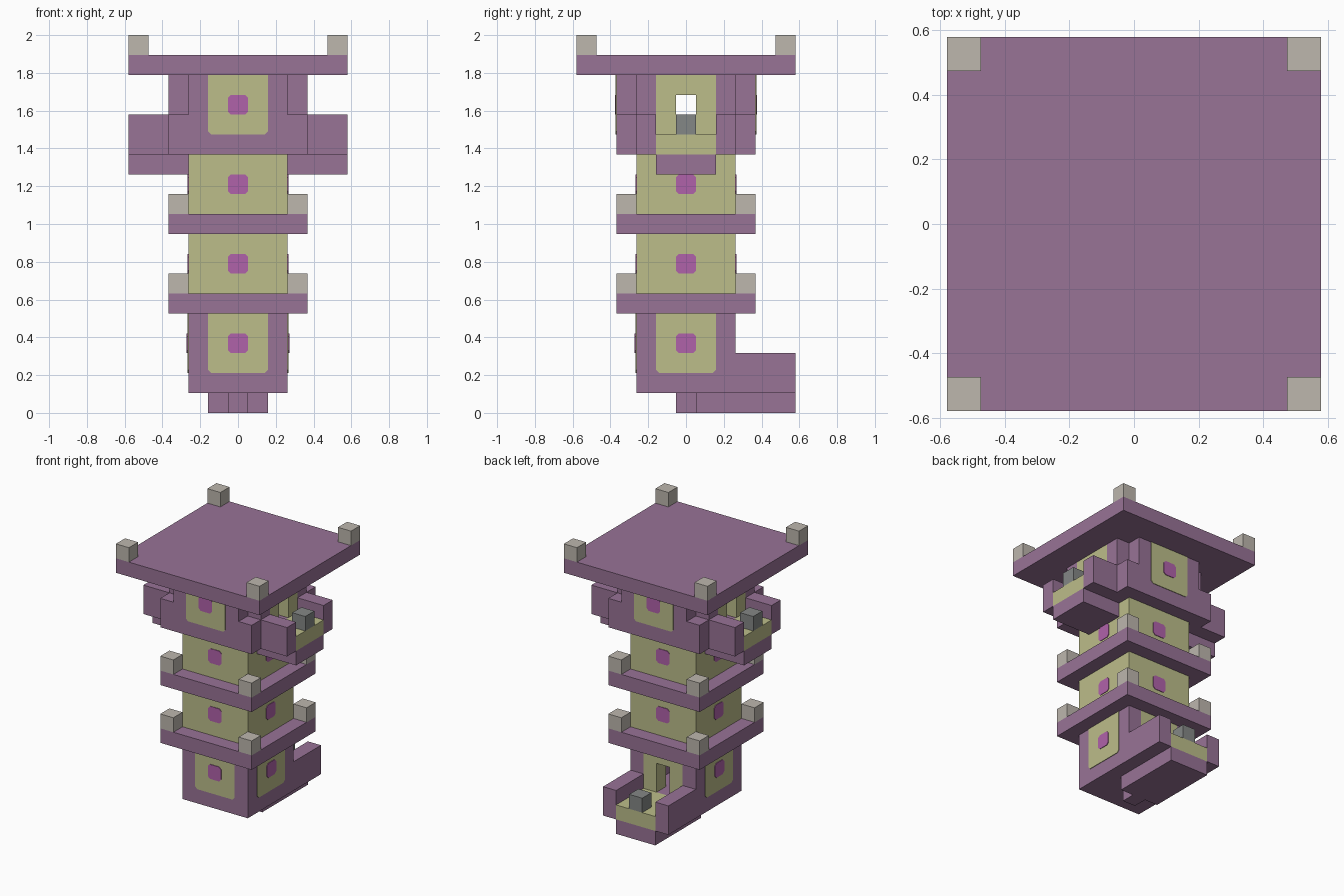
import bpy, bmesh, math
from mathutils import Matrix, Vector

cube = bpy.data.objects.get("Cube")
if cube:
    bpy.data.objects.remove(cube, do_unlink=True)

U = 2 / 19            # one block
THIN = 0.04           # painted plate thickness, in blocks
BACK, RIGHT, FRONT, LEFT = range(4)   # quarter turns from +y


def material(name, rgb):
    linear = [((c / 255 + 0.055) / 1.055) ** 2.4 for c in rgb] + [1]
    mat = bpy.data.materials.new(name)
    mat.use_nodes = True
    mat.diffuse_color = linear
    bsdf = next(n for n in mat.node_tree.nodes if n.type == 'BSDF_PRINCIPLED')
    bsdf.inputs["Base Color"].default_value = linear
    bsdf.inputs["Roughness"].default_value = 0.9
    return mat


purple = material("dusty_purple", (152, 115, 150))
straw = material("straw_yellow", (188, 189, 138))
pink = material("window_pink", (176, 98, 170))
stone = material("pale_stone", (189, 183, 174))
grey = material("dark_grey", (132, 135, 134))


def finish(name, mat, bm, turn=0):
    turned = Matrix.Rotation(turn * math.pi / 2, 4, 'Z')
    bmesh.ops.transform(bm, matrix=Matrix.Scale(U, 4) @ turned, verts=bm.verts)
    bmesh.ops.recalc_face_normals(bm, faces=bm.faces)
    mesh = bpy.data.meshes.new(name)
    bm.to_mesh(mesh)
    bm.free()
    mesh.materials.append(mat)
    bpy.context.collection.objects.link(bpy.data.objects.new(name, mesh))


def blocks(name, mat, boxes, turn=0):
    """One object from boxes given as (x range, y range, z range) in blocks."""
    bm = bmesh.new()
    for ranges in boxes:
        low, high = (Vector(v) for v in zip(*ranges))
        size = Matrix.Diagonal((high - low).to_4d())
        bmesh.ops.create_cube(bm, size=1, matrix=Matrix.Translation((low + high) / 2) @ size)
    finish(name, mat, bm, turn)


def slab(name, mat, half, z0, z1):
    blocks(name, mat, [((-half, half), (-half, half), (z0, z1))])


def corners(name, mat, inner, z0, z1):
    spans = [(-inner - 1, -inner), (inner, inner + 1)]
    blocks(name, mat, [(x, y, (z0, z1)) for x in spans for y in spans])


def plate(name, mat, half, z0, z1, out, turn, cut=0.15, cut_top=True):
    """Thin painted panel with clipped corners on a wall at distance out."""
    top = cut if cut_top else 0
    outline = [(-half, z0 + cut), (-half + cut, z0), (half - cut, z0), (half, z0 + cut)]
    if top:
        outline += [(half, z1 - top), (half - top, z1), (top - half, z1), (-half, z1 - top)]
    else:
        outline += [(half, z1), (-half, z1)]
    bm = bmesh.new()
    face = bm.faces.new([bm.verts.new((x, out - THIN, z)) for x, z in outline])
    new = bmesh.ops.extrude_face_region(bm, geom=[face])["geom"]
    verts = [v for v in new if isinstance(v, bmesh.types.BMVert)]
    bmesh.ops.translate(bm, vec=(0, 2 * THIN, 0), verts=verts)
    finish(name, mat, bm, turn)


def closed_wall(name, out, z, turn):
    """Wall bay with a yellow panel and a pink window."""
    blocks(name + "_wall", purple, [((-1.5, 1.5), (out - 1, out), (z, z + 3))], turn)
    plate(name + "_panel", straw, 1.5, z, z + 3, out, turn, cut_top=False)
    plate(name + "_window", pink, 0.5, z + 1, z + 2, out + THIN, turn)


def balcony(name, out, z, turn):
    """Doorway with balcony; z is the floor top."""
    depth = (out - 1, out)
    blocks(name + "_door_frame", straw, [
        ((-1.5, -0.5), depth, (z, z + 3)),
        ((0.5, 1.5), depth, (z, z + 3)),
        ((-0.5, 0.5), depth, (z + 2, z + 3))], turn)
    blocks(name + "_floor", straw, [((-1.5, 1.5), (out, 5.5), (z - 1, z))], turn)
    blocks(name + "_side_walls", purple, [
        (x, (out, 5.5), (z - 1, z + 1)) for x in [(-2.5, -1.5), (1.5, 2.5)]], turn)
    blocks(name + "_stool", grey, [((-0.5, 0.5), (4.5, 5.5), (z, z + 1))], turn)


# Footing under the tower and lower balcony
blocks("footing", purple, [
    ((-1.5, 1.5), (0.5, 5.5), (0, 1)),
    ((-0.5, 0.5), (-0.5, 0.5), (0, 1))])

# Ground storey
slab("ground_floor", purple, 2.5, 1, 2)
corners("ground_corner_columns", purple, 1.5, 2, 5)
for side, turn in [("front", FRONT), ("left", LEFT), ("right", RIGHT)]:
    closed_wall("ground_" + side, 2.5, 2, turn)
balcony("ground_balcony", 2.5, 2, BACK)

# Two middle storeys, each on a ledge with corner posts
for name, z in [("second", 5), ("third", 9)]:
    slab(name + "_ledge", purple, 3.5, z, z + 1)
    corners(name + "_ledge_posts", stone, 2.5, z + 1, z + 2)
    slab(name + "_storey", straw, 2.5, z + 1, z + 4)
    for turn in range(4):
        plate(f"{name}_window_{turn}", pink, 0.5, z + 2, z + 3, 2.5, turn)

# Top storey with notched upper corners
slab("top_floor", purple, 3.5, 13, 14)
corners("top_low_corners", purple, 2.5, 14, 15)
for turn in range(4):
    blocks(f"top_wall_flanks_{turn}", purple, [
        (x, (2.5, 3.5), (14, 17)) for x in [(-2.5, -1.5), (1.5, 2.5)]], turn)
for side, turn in [("front", FRONT), ("back", BACK)]:
    closed_wall("top_" + side, 3.5, 14, turn)
for side, turn in [("left", LEFT), ("right", RIGHT)]:
    balcony(f"top_{side}_balcony", 3.5, 14, turn)
    blocks(f"top_{side}_balcony_base", purple, [((-1.5, 1.5), (2.5, 5.5), (12, 13))], turn)

# Roof with corner posts
slab("roof", purple, 5.5, 17, 18)
corners("roof_posts", stone, 4.5, 18, 19)
